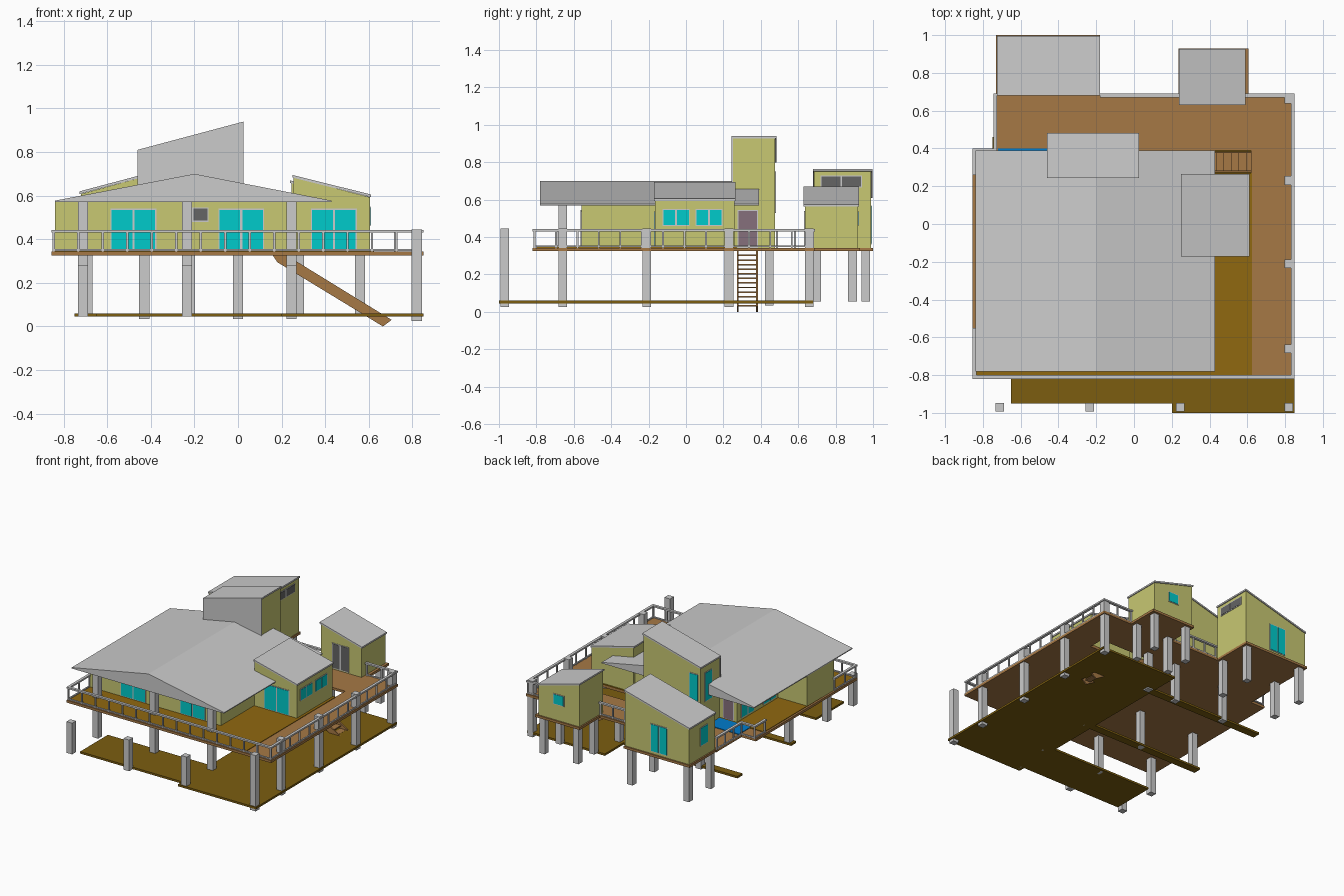
import bpy, bmesh

if "Cube" in bpy.data.objects:
    bpy.data.objects.remove(bpy.data.objects["Cube"])

def material(name, r, g, b):
    m = bpy.data.materials.new(name)
    m.diffuse_color = (r, g, b, 1)
    m.use_nodes = True
    m.node_tree.nodes["Principled BSDF"].inputs["Base Color"].default_value = m.diffuse_color
    return m

WALL = material("wall_yellow", .58, .58, .17)
GLASS = material("glass_cyan", 0, .6, .6)
WOOD = material("deck_brown", .38, .19, .06)
FLOOR = material("floor_ochre", .28, .14, .005)
BASE = material("base_ochre", .2, .11, .005)
DOOR = material("door_mauve", .24, .16, .2)
DARK = material("dark_glass", .13, .13, .13)
WATER = material("pool_blue", 0, .2, .6)

def prism(name, pts, axis, a, b, mat=None):
    """Extrude a 2D outline along an axis ('x': yz, 'y': xz, 'z': xy)."""
    def at(p, d):
        return {'x': (d, p[0], p[1]), 'y': (p[0], d, p[1]), 'z': (p[0], p[1], d)}[axis]
    bm = bmesh.new()
    lo = [bm.verts.new(at(p, a)) for p in pts]
    hi = [bm.verts.new(at(p, b)) for p in pts]
    bm.faces.new(lo)
    bm.faces.new(hi)
    n = len(pts)
    for i in range(n):
        j = (i + 1) % n
        bm.faces.new((lo[i], lo[j], hi[j], hi[i]))
    bmesh.ops.recalc_face_normals(bm, faces=bm.faces)
    me = bpy.data.meshes.new(name)
    bm.to_mesh(me)
    bm.free()
    ob = bpy.data.objects.new(name, me)
    bpy.context.collection.objects.link(ob)
    if mat:
        me.materials.append(mat)
    return ob

def box(name, x0, x1, y0, y1, z0, z1, mat=None):
    return prism(name, [(x0, y0), (x1, y0), (x1, y1), (x0, y1)], 'z', z0, z1, mat)

def window(name, axis, d, a, b, z0, z1, mat=GLASS, panes=2):
    """Framed window on the wall plane axis = d."""
    def part(n, u0, u1, v0, v1, t, m):
        if axis == 'x':
            box(n, d - t, d + t, u0, u1, v0, v1, m)
        else:
            box(n, u0, u1, d - t, d + t, v0, v1, m)
    part(name + "_frame", a, b, z0, z1, .003, None)
    w, f = (b - a) / panes, .005
    for i in range(panes):
        part(f"{name}_pane_{i}", a + i * w + f, a + (i + 1) * w - f, z0 + f, z1 - f, .005, mat)

def shed(name, x0, x1, y0, y1, z0, zl, zr):
    """Room with a single-slope roof, zl high on the left and zr on the right."""
    t = .012
    prism(name + "_walls", [(x0, z0), (x1, z0), (x1, zr - t), (x0, zl - t)], 'y', y0, y1, WALL)
    e = .006
    prism(name + "_roof", [(x0 - e, zl - t), (x1 + e, zr - t), (x1 + e, zr), (x0 - e, zl)],
          'y', y0 - e, y1 + e)

# Lower platform and beams
prism("lower_platform", [(.2, -1), (.85, -1), (.85, .68), (.2, .68), (.2, -.62),
                         (-.65, -.62), (-.65, -.95), (.2, -.95)], 'z', .045, .06, BASE)
for i, y in enumerate((-.21, .43)):
    box(f"ground_beam_{i}", -.75, .2, y - .03, y + .03, .045, .06, BASE)

# Deck around the stair opening
D0, D1 = .325, .343
box("deck_front", -.855, .85, -.82, .27, D0, D1, WOOD)
box("deck_left_middle", -.855, .16, .27, .39, D0, D1, WOOD)
box("deck_right_middle", .62, .85, .27, .39, D0, D1, WOOD)
box("deck_back", -.735, .85, .39, .69, D0, D1, WOOD)
box("deck_back_left", -.73, -.18, .69, 1, D0, D1, WOOD)
box("deck_back_right", .235, .605, .69, .93, D0, D1, WOOD)
box("terrace_floor", -.84, .625, -.8, .27, D1, .347, FLOOR)
box("pool", -.72, -.46, .26, .4, D1, .348, WATER)

# Main house
prism("main_walls", [(-.84, -.56), (.25, -.56), (.25, .25), (-.6, .25), (-.6, -.24), (-.84, -.24)],
      'z', D1, .575, WALL)
prism("main_roof", [(-.84, .57), (.43, .57), (.43, .577), (-.2, .70), (-.84, .577)], 'y', -.78, .39)
window("front_window_left", 'y', -.56, -.585, -.375, .35, .54)
window("front_window_right", 'y', -.56, -.09, .12, .35, .54)
window("vent_window", 'y', -.56, -.21, -.135, .48, .545, DARK, 1)
window("left_window_0", 'x', -.6, .05, .2, .36, .54)
window("left_window_1", 'x', -.6, -.21, -.06, .36, .54)
window("back_door", 'y', .25, -.575, -.485, .35, .54, DOOR, 1)

# Tower
shed("tower", -.455, .02, .25, .477, D1, .81, .94)
prism("tower_front_panel", [(-.46, .6), (.025, .6), (.025, .935), (-.46, .805)], 'y', .243, .25)
window("tower_door", 'x', .02, .275, .385, D1, .545, DOOR, 1)
window("tower_back_window", 'y', .477, -.44, -.36, .53, .75, GLASS, 1)
window("tower_left_window", 'x', -.455, .34, .43, .53, .75, GLASS, 1)

# East room
shed("east_room", .255, .605, -.165, .258, D1, .695, .605)
window("east_front_window", 'y', -.165, .335, .545, .35, .54)
window("east_side_window_0", 'x', .605, -.125, .02, .46, .55)
window("east_side_window_1", 'x', .605, .05, .195, .46, .55)

# Back rooms
shed("back_left_room", -.72, -.185, .685, .99, D1, .62, .765)
window("back_left_high_window", 'x', -.185, .72, .94, .665, .73, DARK)
window("back_left_rear_window", 'y', .99, -.54, -.4, .36, .57)
window("back_left_side_window", 'x', -.72, .77, .86, .43, .57, GLASS, 1)
shed("back_right_room", .245, .585, .635, .92, D1, .67, .575)
window("back_right_door", 'y', .635, .34, .48, .35, .54, DARK)
window("back_right_rear_window", 'y', .92, .37, .46, .46, .54, GLASS, 1)

# Posts: x, y, bottom, top
posts = [(.82, y, .025, .445) for y in (-.97, -.66, -.21, .23, .66)]
posts += [(x, y, .045, z) for x in (-.71, -.235, .245)
          for y, z in ((-.97, .28), (-.66, .572), (-.21, D0))]
posts += [(x, .445, .035, D0) for x in (-.43, 0, .245)]
posts += [(x, y, .055, D0) for x in (-.69, -.22) for y in (.7, .96)]
posts += [(x, y, .055, D0) for x in (.28, .56) for y in (.7, .89)]
for i, (x, y, z0, z1) in enumerate(posts):
    box(f"post_{i}", x - .023, x + .023, y - .023, y + .023, z0, z1)

# Railings: straight runs with evenly spaced uprights
def railing(name, x0, y0, x1, y1):
    r, u = .01, .005
    box(name + "_top", min(x0, x1) - r, max(x0, x1) + r, min(y0, y1) - r, max(y0, y1) + r, .43, .442)
    box(name + "_bottom", min(x0, x1) - u, max(x0, x1) + u, min(y0, y1) - u, max(y0, y1) + u, .347, .355)
    n = max(1, round((abs(x1 - x0) + abs(y1 - y0)) / .113))
    for i in range(n + 1):
        x, y = x0 + (x1 - x0) * i / n, y0 + (y1 - y0) * i / n
        box(f"{name}_upright_{i}", x - u, x + u, y - u, y + u, D1, .43)

railing("front_railing", -.845, -.81, .84, -.81)
railing("right_railing", .84, -.81, .84, .68)
railing("back_railing", -.17, .68, .235, .68)
railing("back_right_railing", .6, .68, .84, .68)
railing("left_front_railing", -.845, -.81, -.845, -.56)
railing("left_back_railing", -.845, .27, -.845, .39)
railing("pool_railing", -.845, .39, -.735, .39)
railing("left_rear_railing", -.735, .39, -.735, .68)

# Stairs
for i, y in enumerate((.272, .375)):
    prism(f"stair_stringer_{i}", [(.16, .325), (.225, .325), (.705, .03), (.665, 0), (.18, .295)],
          'y', y, y + .01, WOOD)
for i in range(12):
    x, z = .215 + i * .04, .302 - i * .0245
    box(f"stair_tread_{i}", x - .022, x + .022, .28, .377, z - .004, z + .004, WOOD)
